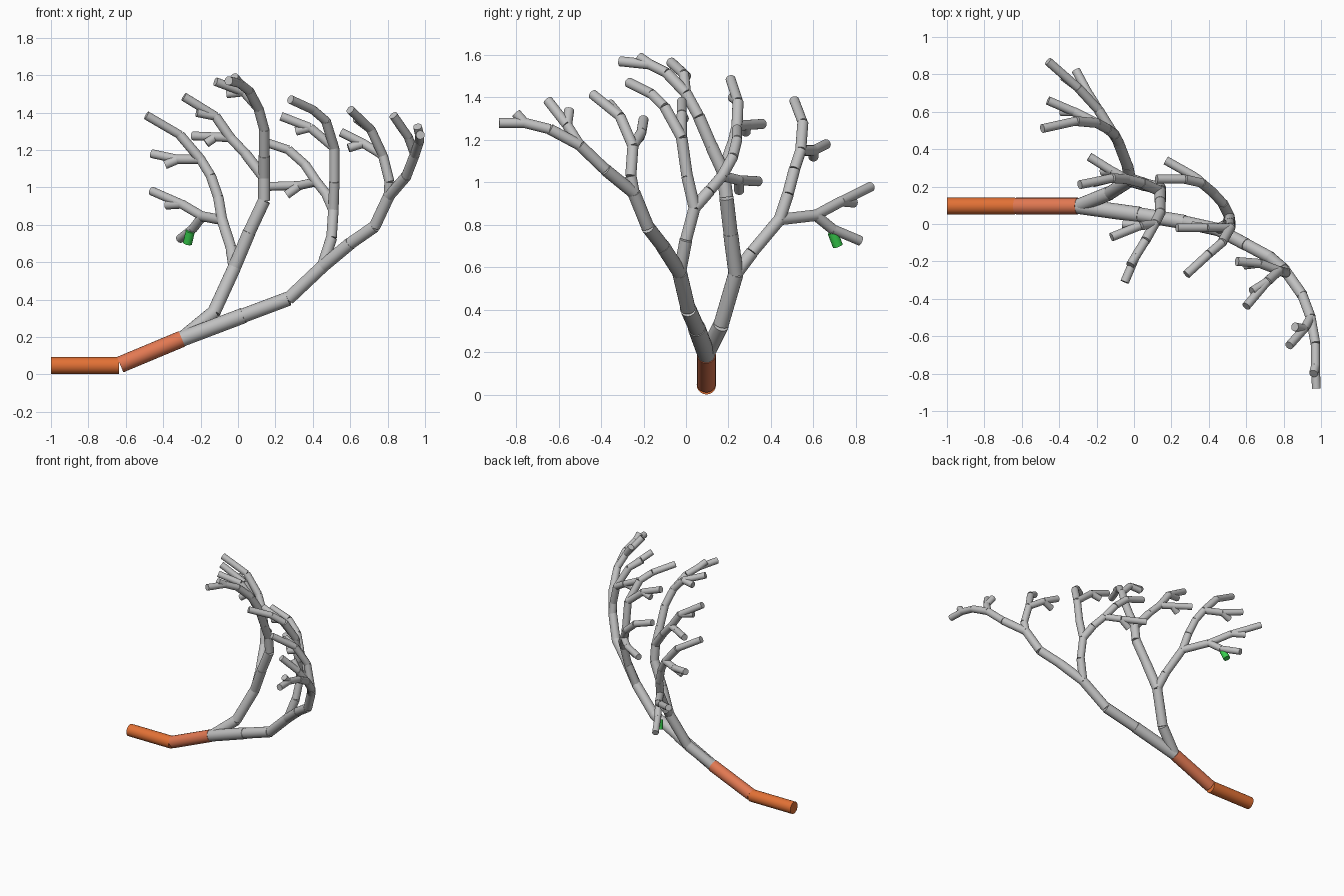
import bpy, bmesh
from mathutils import Vector, Matrix

if "Cube" in bpy.data.objects:
    bpy.data.objects.remove(bpy.data.objects["Cube"])


def material(name, rgb):
    m = bpy.data.materials.new(name)
    m.diffuse_color = (*rgb, 1)
    m.use_nodes = True
    m.node_tree.nodes["Principled BSDF"].inputs["Base Color"].default_value = m.diffuse_color
    return m


GREY = material("grey bark", (0.53, 0.53, 0.53))
ORANGE = material("orange trunk", (0.76, 0.165, 0.036))
CORAL = material("coral trunk", (0.76, 0.19, 0.085))
GREEN = material("green twig", (0.04, 0.62, 0.075))


def limb(name, points, r0, r1=None, mat=GREY):
    """One closed cylinder per segment, thinning from r0 to r1 along the path."""
    r1 = r1 or r0
    pts = [Vector(p) for p in points]
    n = len(pts) - 1
    bm = bmesh.new()
    for i, (a, b) in enumerate(zip(pts, pts[1:])):
        d = b - a
        r = r0 + (r1 - r0) * (i / max(n - 1, 1))
        rot = d.to_track_quat('Z', 'Y').to_matrix().to_4x4()
        bmesh.ops.create_cone(bm, cap_ends=True, segments=20, radius1=r, radius2=r,
                              depth=d.length,
                              matrix=Matrix.Translation((a + b) / 2) @ rot)
    me = bpy.data.meshes.new(name)
    bm.to_mesh(me)
    bm.free()
    me.materials.append(mat)
    ob = bpy.data.objects.new(name, me)
    bpy.context.collection.objects.link(ob)
    bpy.context.view_layer.objects.active = ob
    ob.select_set(True)
    bpy.ops.object.shade_smooth_by_angle()
    ob.select_set(False)
    return pts[-1]          # where the next limbs fork off


TW = 0.0235                 # twig radius

# trunk
t = limb("trunk_base", [(-1, .096, .047), (-.635, .096, .047)], .0455, mat=ORANGE)
t = limb("trunk_upper", [(-.63, .096, .052), (-.3, .096, .19)], .0445, mat=CORAL)

# back limb and its two main branches
a = limb("back_limb", [t, (-.13, .165, .33), (-.02, .235, .57)], .038, .036)
a1 = limb("back_inner_branch", [a, (.06, .21, .76), (.14, .19, .93), (.14, .175, 1.05)], .035, .032)
a2 = limb("back_outer_branch", [a, (-.035, .31, .67), (-.085, .44, .825)], .031, .029)

# back outer branch: upper and lower sprays
f = limb("outer_upper_stem", [a2, (-.105, .48, .945), (-.145, .51, 1.06), (-.2, .54, 1.15)], .028, .026)
limb("outer_upper_tip", [f, (-.31, .55, 1.28), (-.49, .51, 1.385)], .026, TW)
s = limb("outer_upper_side", [f, (-.32, .6, 1.15)], .025)
limb("outer_upper_twig", [s, (-.46, .66, 1.18)], TW)
limb("outer_upper_spur", [s, (-.39, .6, 1.12)], TW)
f = limb("outer_lower_stem", [a2, (-.19, .61, .845)], .027)
s = limb("outer_lower_arm", [f, (-.3, .73, .91)], .025)
limb("outer_lower_tip", [s, (-.46, .87, .98)], TW)
limb("outer_lower_spur", [s, (-.38, .79, .905)], TW)
s = limb("outer_lower_side", [f, (-.24, .69, .78)], .025)
limb("outer_lower_twig", [s, (-.31, .82, .725)], TW)
limb("green_spur", [(-.255, .69, .765), (-.27, .715, .70)], .0245, mat=GREEN)

# back inner branch: crown and left spray
f = limb("crown_stem", [a1, (.14, .12, 1.17), (.14, .06, 1.31), (.11, .0, 1.42)], .030, .027)
s = limb("crown_arm", [f, (.06, -.09, 1.515), (.01, -.17, 1.555)], .026, .024)
limb("crown_tip", [s, (-.05, -.31, 1.57)], TW)
limb("crown_spur", [s, (-.02, -.22, 1.59)], TW)
s = limb("crown_side", [f, (.03, -.01, 1.51)], .024)
limb("crown_twig", [s, (-.12, -.07, 1.565)], TW)
limb("crown_side_spur", [s, (-.06, 0, 1.5)], TW)
f = limb("inner_left_stem", [a1, (.04, .22, 1.18), (-.04, .24, 1.265)], .028, .026)
s = limb("inner_left_arm", [f, (-.12, .245, 1.38)], .026)
limb("inner_left_tip", [s, (-.29, .21, 1.485)], TW)
limb("inner_left_spur", [s, (-.22, .22, 1.4)], TW)
s = limb("inner_left_side", [f, (-.12, .285, 1.27)], .024)
limb("inner_left_twig", [s, (-.24, .36, 1.275)], TW)
limb("inner_side_spur", [s, (-.17, .28, 1.235)], TW)

# front limb and its two main branches
b = limb("front_limb", [t, (.03, .05, .315), (.27, .01, .405), (.45, -.03, .575)], .042, .035)
b1 = limb("front_outer_branch", [b, (.6, -.11, .7), (.73, -.18, .79), (.805, -.245, .95)], .034, .031)
b2 = limb("front_inner_branch", [b, (.5, .0, .73), (.51, .04, .88)], .03, .028)

# front inner branch: two sprays
f = limb("middle_stem", [b2, (.515, .005, 1.03), (.515, -.02, 1.21)], .028, .027)
s = limb("middle_arm", [f, (.47, -.1, 1.355), (.4, -.16, 1.415)], .026, .024)
limb("middle_tip", [s, (.28, -.27, 1.47)], TW)
s = limb("middle_side", [f, (.385, -.02, 1.32)], .024)
limb("middle_twig", [s, (.23, -.02, 1.38)], TW)
limb("middle_spur", [s, (.31, -.01, 1.3)], TW)
f = limb("rear_stem", [b2, (.475, .11, .96), (.42, .17, 1.03)], .028, .026)
limb("rear_tip", [f, (.36, .22, 1.12), (.27, .24, 1.2), (.12, .24, 1.25)], .026, TW)
s = limb("rear_side", [f, (.33, .25, 1.01)], .024)
limb("rear_twig", [s, (.17, .34, 1.005)], TW)
limb("rear_spur", [s, (.26, .25, .96)], TW)

# front outer branch: two sprays
f = limb("right_stem", [b1, (.81, -.26, 1.03), (.775, -.25, 1.17)], .027, .026)
limb("right_tip", [f, (.71, -.31, 1.31), (.6, -.44, 1.415)], .025, TW)
limb("right_tip_spur", [(.71, -.31, 1.31), (.63, -.36, 1.37)], TW)
s = limb("right_side", [f, (.67, -.21, 1.235)], .024)
limb("right_twig", [s, (.55, -.2, 1.295)], TW)
limb("right_spur", [s, (.59, -.22, 1.21)], TW)
f = limb("far_stem", [b1, (.9, -.38, 1.06), (.945, -.5, 1.175)], .029, .027)
s = limb("far_arm", [f, (.97, -.64, 1.25), (.97, -.76, 1.28)], .026, .024)
limb("far_tip", [s, (.975, -.88, 1.28)], TW)
limb("far_spur", [s, (.96, -.8, 1.325)], TW)
s = limb("far_side", [f, (.91, -.56, 1.27)], .024)
limb("far_twig", [s, (.83, -.65, 1.385)], TW)
limb("far_side_spur", [s, (.86, -.55, 1.34)], TW)
